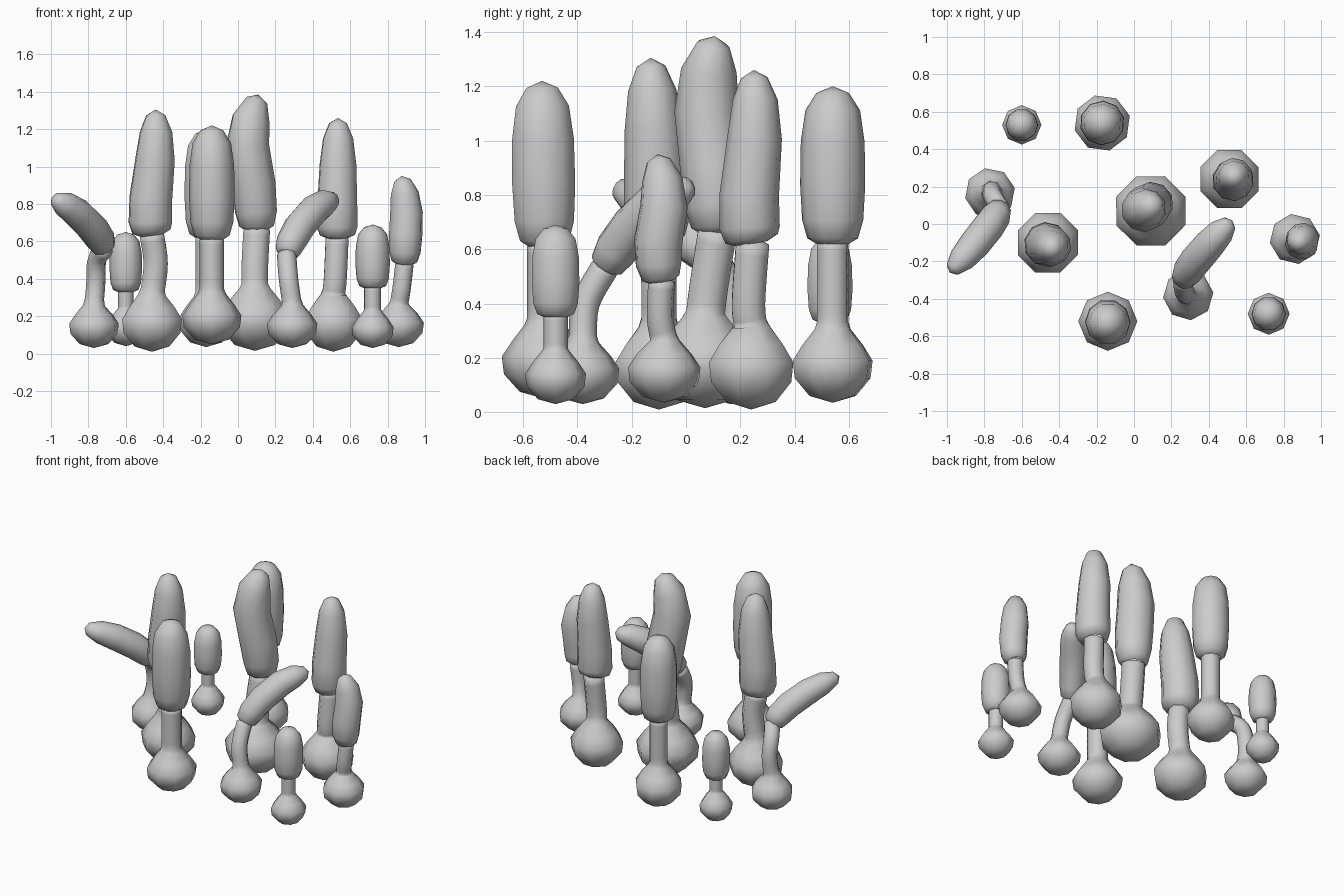
import bpy, bmesh, math
from mathutils import Vector

if "Cube" in bpy.data.objects:
    bpy.data.objects.remove(bpy.data.objects["Cube"])


def spline(pts, t):
    """Catmull-Rom point at t in 0..1 through pts."""
    n = len(pts) - 1
    f = t * n
    i = min(int(f), n - 1)
    u = f - i
    p = [Vector(pts[max(0, min(n, k))]) for k in (i - 1, i, i + 1, i + 2)]
    return 0.5 * (2 * p[1] + (p[2] - p[0]) * u
                  + (2 * p[0] - 5 * p[1] + 4 * p[2] - p[3]) * u * u
                  + (3 * p[1] - p[0] - 3 * p[2] + p[3]) * u ** 3)


def loft(name, centres, radii, sides, turn=0.0):
    """Round skin along centres, closed by a pole at both ends."""
    bm = bmesh.new()
    n = len(centres)
    side = Vector((1, 0, 0))
    rings = []
    for i, (c, r) in enumerate(zip(centres, radii)):
        d = (centres[min(i + 1, n - 1)] - centres[max(i - 1, 0)]).normalized()
        side = (side - d * side.dot(d)).normalized()
        other = d.cross(side)
        if r == 0:
            rings.append([bm.verts.new(c)])
            continue
        rings.append([bm.verts.new(c + r * (math.cos(a) * side + math.sin(a) * other))
                      for a in (turn + 2 * math.pi * k / sides for k in range(sides))])
    for a, b in zip(rings, rings[1:]):
        for k in range(sides):
            j = (k + 1) % sides
            if len(a) == 1:
                bm.faces.new((a[0], b[j], b[k]))
            elif len(b) == 1:
                bm.faces.new((a[k], a[j], b[0]))
            else:
                bm.faces.new((a[k], a[j], b[j], b[k]))
    for f in bm.faces:
        f.smooth = True
    bmesh.ops.recalc_face_normals(bm, faces=bm.faces)
    me = bpy.data.meshes.new(name)
    bm.to_mesh(me)
    bm.free()
    bpy.context.collection.objects.link(bpy.data.objects.new(name, me))


BULB = [(0, 0), (.1, .58), (.36, .95), (.62, 1), (.85, .76)]
BLUNT = [(0, .5), (.06, .78), (.2, .94), (.4, 1), (.62, .98), (.8, .84), (.93, .5), (1, 0)]
TAPER = [(0, .5), (.08, .88), (.2, 1), (.4, .98), (.62, .9), (.8, .74), (.93, .44), (1, 0)]


def mushroom(i, base, R, H, turn, stem, sr, cap, cr, shape):
    """Bulb, stem and long cap; stem and cap are lists of path points."""
    x, y, z = base
    centres = [Vector((x, y, z + H * t)) for t, _ in BULB]
    radii = [R * r for _, r in BULB]
    path = [(x, y, z + H * 1.08)] + stem + [cap[0]]
    for k in range(9):
        centres.append(spline(path, k / 8))
        radii.append(sr * (1.15 if k == 0 else 1))
    # tuck the stem end inside the cap
    centres.append(centres[-1] + (centres[-1] - centres[-2]).normalized() * 0.03)
    radii.append(0)
    loft(f"bulb_stem_{i}", centres, radii, 8, turn)
    loft(f"cap_{i}", [spline(cap, t) for t, _ in shape],
         [cr * r for _, r in shape], 10, turn)


h = math.pi / 8
# small upright ones
mushroom(1, (-.6, .53, .04), .105, .18, 0, [], .042,
         [(-.6, .53, .33), (-.6, .53, .65)], .087, BLUNT)
mushroom(2, (.72, -.48, .03), .112, .18, 0, [], .045,
         [(.72, -.48, .35), (.72, -.48, .69)], .092, BLUNT)
# tall blunt ones
mushroom(3, (-.17, .54, .035), .152, .25, .26, [], .06,
         [(-.17, .54, .62), (-.17, .54, 1.2)], .12, BLUNT)
mushroom(4, (-.14, -.52, .05), .158, .25, 0, [], .066,
         [(-.14, -.52, .61), (-.14, -.53, 1.22)], .122, BLUNT)
# tall tapered ones
mushroom(5, (-.46, -.1, .01), .173, .28, h, [(-.44, -.1, .48)], .07,
         [(-.46, -.11, .63), (-.47, -.11, .78), (-.44, -.12, 1.08), (-.44, -.13, 1.305)],
         .12, TAPER)
mushroom(6, (.51, .24, .01), .168, .28, h, [(.52, .23, .4)], .066,
         [(.53, .245, .62), (.53, .23, .75), (.535, .255, 1.05), (.535, .25, 1.26)],
         .112, TAPER)
# large central one
mushroom(7, (.09, .07, .015), .2, .31, .4, [(.09, .085, .47)], .077,
         [(.1, .115, .66), (.09, .105, .85), (.05, .075, 1.15), (.11, .105, 1.385)],
         .122, BLUNT)
# slim right one
mushroom(8, (.86, -.08, .035), .135, .21, .15, [(.875, -.095, .35)], .05,
         [(.89, -.09, .48), (.895, -.105, .6), (.9, -.08, .78), (.875, -.105, .95)],
         .09, BLUNT)
# two bent over
mushroom(9, (.29, -.38, .03), .135, .21, .1, [(.27, -.37, .4)], .052,
         [(.26, -.3, .53), (.31, -.22, .65), (.42, -.09, .78), (.525, .02, .83)],
         .085, BLUNT)
mushroom(10, (-.77, .165, .03), .135, .21, .2, [(-.76, .18, .38), (-.755, .15, .5)], .052,
         [(-.715, .085, .56), (-.76, .01, .65), (-.87, -.13, .76), (-.985, -.26, .83)],
         .085, BLUNT)
